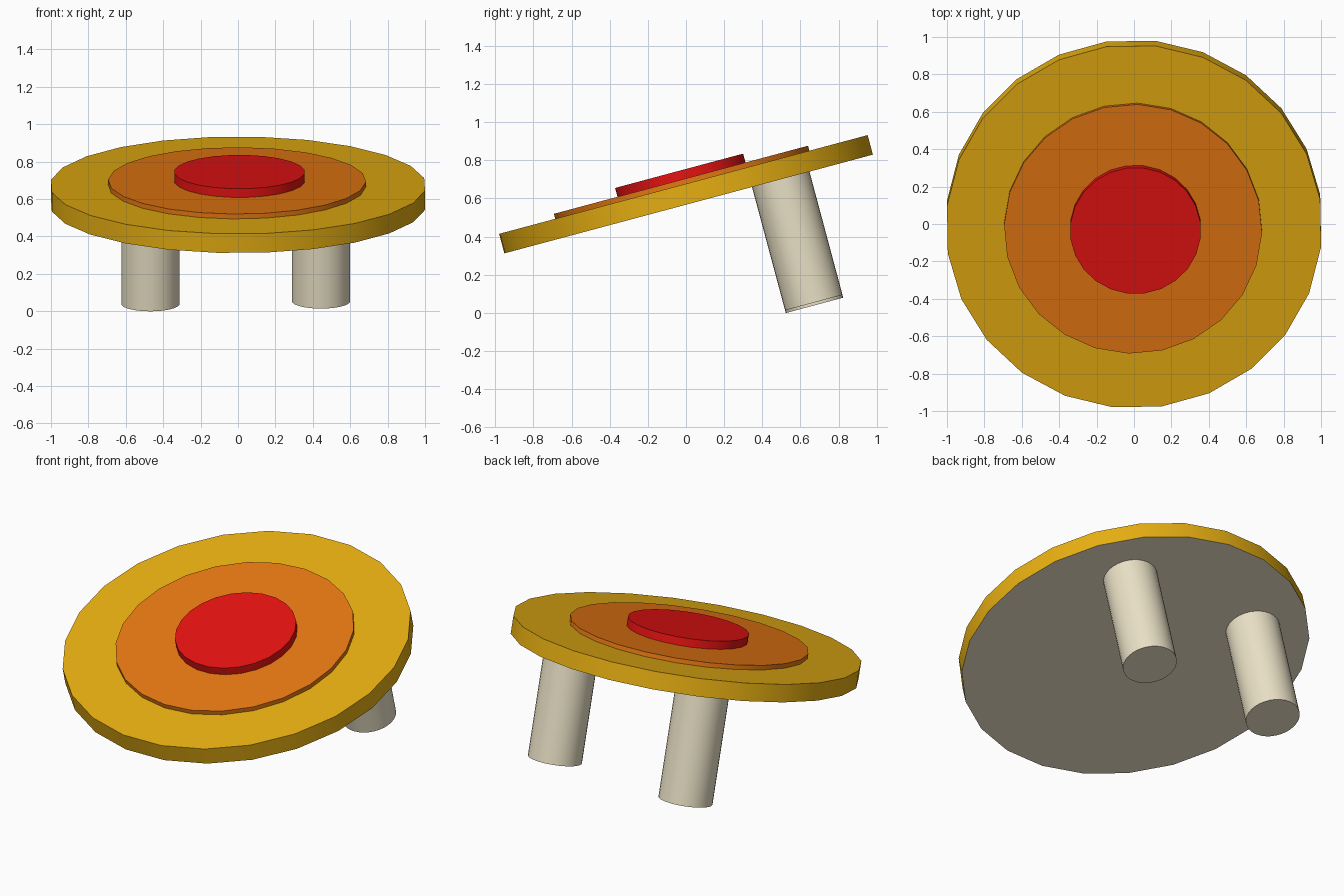
import bpy, math
from mathutils import Matrix

if "Cube" in bpy.data.objects:
    bpy.data.objects.remove(bpy.data.objects["Cube"])

TILT = Matrix.Translation((0, 0, 0.622)) @ Matrix.Rotation(math.radians(15), 4, 'X')


def material(name, rgb):
    m = bpy.data.materials.new(name)
    m.diffuse_color = (*rgb, 1)
    m.use_nodes = True
    m.node_tree.nodes["Principled BSDF"].inputs["Base Color"].default_value = m.diffuse_color
    return m


yellow = material("yellow", (0.8, 0.43, 0.006))
orange = material("orange", (0.8, 0.19, 0.006))
red = material("red", (0.8, 0.006, 0.006))
cream = material("cream", (0.82, 0.75, 0.56))


def cylinder(name, radius, x, y, z0, z1, sides, spin, mat):
    """Cylinder in the tilted frame of the board, from z0 to z1."""
    bpy.ops.mesh.primitive_cylinder_add(vertices=sides, radius=radius, depth=z1 - z0)
    ob = bpy.context.object
    ob.name = name
    ob.data.materials.append(mat)
    bpy.ops.object.shade_smooth_by_angle(angle=math.radians(30))
    ob.matrix_world = (TILT @ Matrix.Translation((x, y, (z0 + z1) / 2))
                       @ Matrix.Rotation(math.radians(spin), 4, 'Z'))
    return ob


# Board with a cream underside
board = cylinder("board", 1.0065, 0, 0, -0.053, 0.053, 24, 8.5, yellow)
board.data.materials.append(cream)
for face in board.data.polygons:
    if face.normal.z < -0.9:
        face.material_index = 1

# Raised target rings
cylinder("middle_ring", 0.69, -0.005, -0.006, 0.045, 0.08, 24, -2, orange)
cylinder("bullseye", 0.35, 0.008, -0.003, 0.07, 0.128, 24, 8, red)

# Two legs, one slightly longer
for name, x, foot in (("left_leg", -0.468, -0.737), ("right_leg", 0.444, -0.722)):
    cylinder(name, 0.156, x, 0.5, foot, -0.045, 32, 0, cream)
